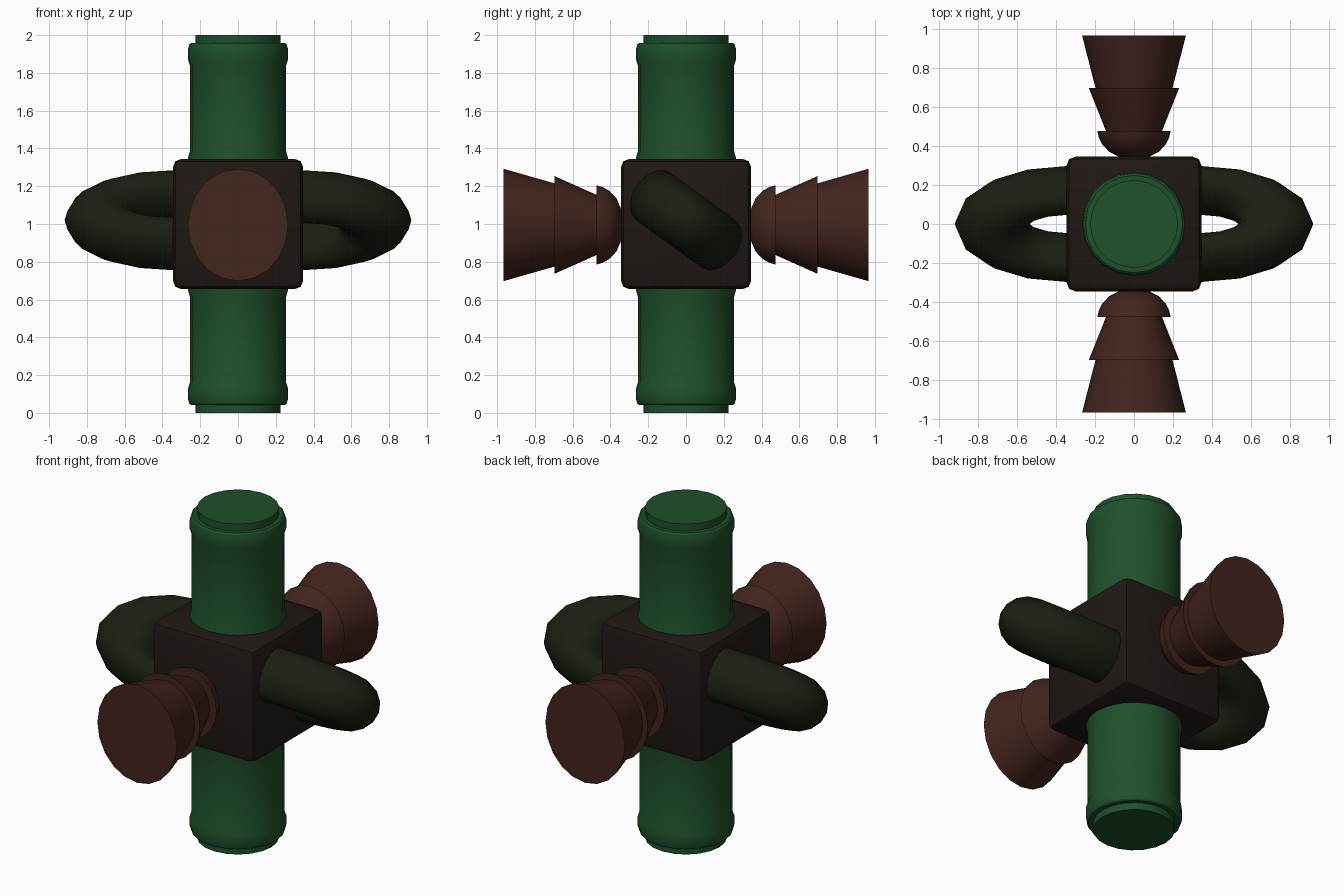
import bpy, bmesh
from math import sin, cos, pi, radians
from mathutils import Matrix

if "Cube" in bpy.data.objects:
    bpy.data.objects.remove(bpy.data.objects["Cube"])


def material(name, rgb):
    m = bpy.data.materials.new(name)
    m.diffuse_color = (*rgb, 1)
    m.use_nodes = True
    m.node_tree.nodes["Principled BSDF"].inputs["Base Color"].default_value = m.diffuse_color
    return m


GREEN = material("green", (0.013, 0.08, 0.025))
BROWN = material("brown", (0.055, 0.018, 0.013))
DARK = material("dark_brown", (0.014, 0.009, 0.007))
OLIVE = material("dark_olive", (0.010, 0.013, 0.006))


def finish(name, bm, matrix, mat, angle=30):
    bmesh.ops.transform(bm, matrix=matrix, verts=bm.verts)
    bmesh.ops.recalc_face_normals(bm, faces=bm.faces)
    me = bpy.data.meshes.new(name)
    bm.to_mesh(me)
    bm.free()
    ob = bpy.data.objects.new(name, me)
    bpy.context.collection.objects.link(ob)
    me.materials.append(mat)
    bpy.ops.object.select_all(action='DESELECT')
    ob.select_set(True)
    bpy.context.view_layer.objects.active = ob
    bpy.ops.object.shade_smooth_by_angle(angle=radians(angle))
    return ob


def lathe(profile, n):
    # closed solid of revolution about z from (radius, height) pairs
    bm = bmesh.new()
    rings = [[bm.verts.new((r * cos(2 * pi * i / n), r * sin(2 * pi * i / n), h))
              for i in range(n)] for r, h in profile]
    for a, b in zip(rings, rings[1:]):
        for i in range(n):
            j = (i + 1) % n
            bm.faces.new((a[i], a[j], b[j], b[i]))
    bm.faces.new(rings[0])
    bm.faces.new(rings[-1])
    return bm


def torus(n, m):
    # ring of radius 1 with tube radius 0.5
    bm = bmesh.new()
    v = [[bm.verts.new(((1 + .5 * cos(2 * pi * k / m)) * cos(2 * pi * i / n),
                        (1 + .5 * cos(2 * pi * k / m)) * sin(2 * pi * i / n),
                        .5 * sin(2 * pi * k / m))) for k in range(m)] for i in range(n)]
    for i in range(n):
        for k in range(m):
            p, q = (i + 1) % n, (k + 1) % m
            bm.faces.new((v[i][k], v[p][k], v[p][q], v[i][q]))
    return bm


T, R = Matrix.Translation, Matrix.Rotation
CENTRE = T((0, 0, 1))

# Central block with rounded edges
bm = bmesh.new()
bmesh.ops.create_cube(bm, size=0.69)
bmesh.ops.bevel(bm, geom=bm.edges[:], offset=0.045, segments=2, profile=0.5, affect='EDGES')
finish("centre_block", bm, CENTRE, DARK)

# Upright posts with a flared foot, raised rim and stepped end
POST = [(.265, .30), (.265, .35), (.255, .385), (.255, .84), (.265, .87),
        (.265, .925), (.258, .95), (.25, .957), (.225, .957), (.225, 1.0)]
# Stacked flaring nozzle: dome, then two cones
NOZZLE = [(.05, .338), (.09, .346), (.14, .368), (.18, .405), (.2, .44), (.21, .475),
          (.16, .475), (.258, .695), (.22, .695), (.297, .965)]

for side, turn in (("a", 0), ("b", pi)):
    finish("post_" + side, lathe(POST, 20), CENTRE @ R(turn, 4, 'X'), GREEN)
    finish("nozzle_" + side, lathe(NOZZLE, 20),
           T((0, 0, .995)) @ R(turn, 4, 'Z') @ R(pi / 2, 4, 'X') @ Matrix.Diagonal((.895, 1, 1, 1)),
           BROWN)
    # Tilted loop handles half sunk in the block
    finish("loop_handle_" + side, torus(16, 16),
           T((0, 0, 1.02)) @ R(turn, 4, 'Z') @ T((.345, 0, 0)) @ R(radians(-36), 4, 'X')
           @ Matrix.Diagonal((.382, .212, .31, 1)), OLIVE, 60)
